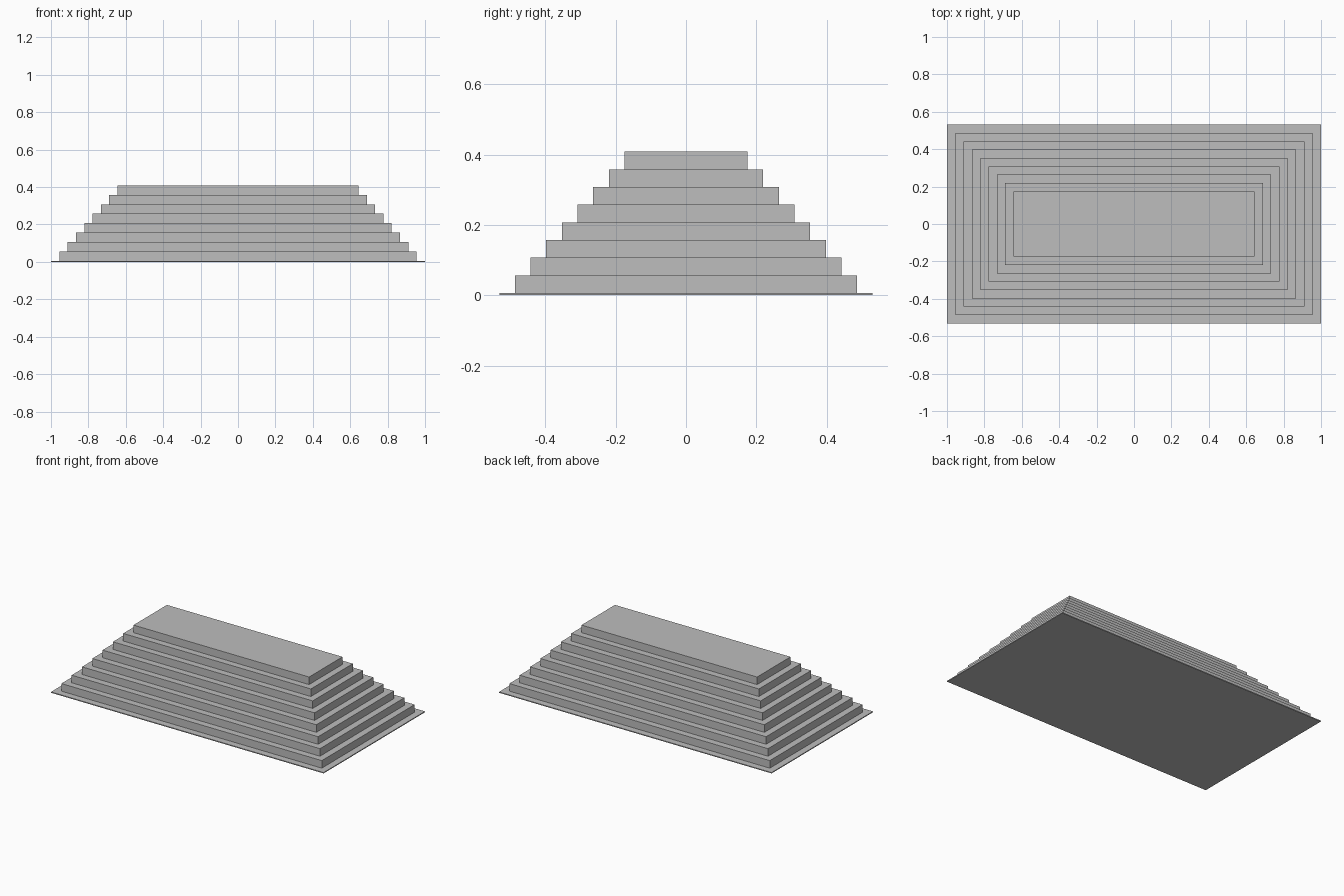
import bpy

cube = bpy.data.objects.get("Cube")
if cube:
    bpy.data.objects.remove(cube, do_unlink=True)

# Single stone grey
stone = bpy.data.materials.new("stone grey")
stone.use_nodes = True
colour = (0.51, 0.51, 0.51, 1)
stone.diffuse_color = colour
stone.node_tree.nodes["Principled BSDF"].inputs["Base Color"].default_value = colour

HALF_X, HALF_Y = 1.0, 0.531
BASE_HEIGHT = 0.006
STEPS, STEP_HEIGHT, TREAD = 8, 0.0503, 0.0445


def slab(name, inset, bottom, height):
    """Box centred on the axis, with its sides moved in by inset."""
    bpy.ops.mesh.primitive_cube_add(size=2, location=(0, 0, bottom + height / 2))
    obj = bpy.context.object
    obj.name = name
    obj.scale = (HALF_X - inset, HALF_Y - inset, height / 2)
    bpy.ops.object.transform_apply(location=False, rotation=False, scale=True)
    obj.data.materials.append(stone)
    return obj


# Thin ground plate
slab("base_plate", 0, 0, BASE_HEIGHT)

# Stacked tiers, each set in by one tread
for i in range(STEPS):
    slab(f"step_{i + 1}", TREAD * (i + 1), BASE_HEIGHT + STEP_HEIGHT * i, STEP_HEIGHT)
